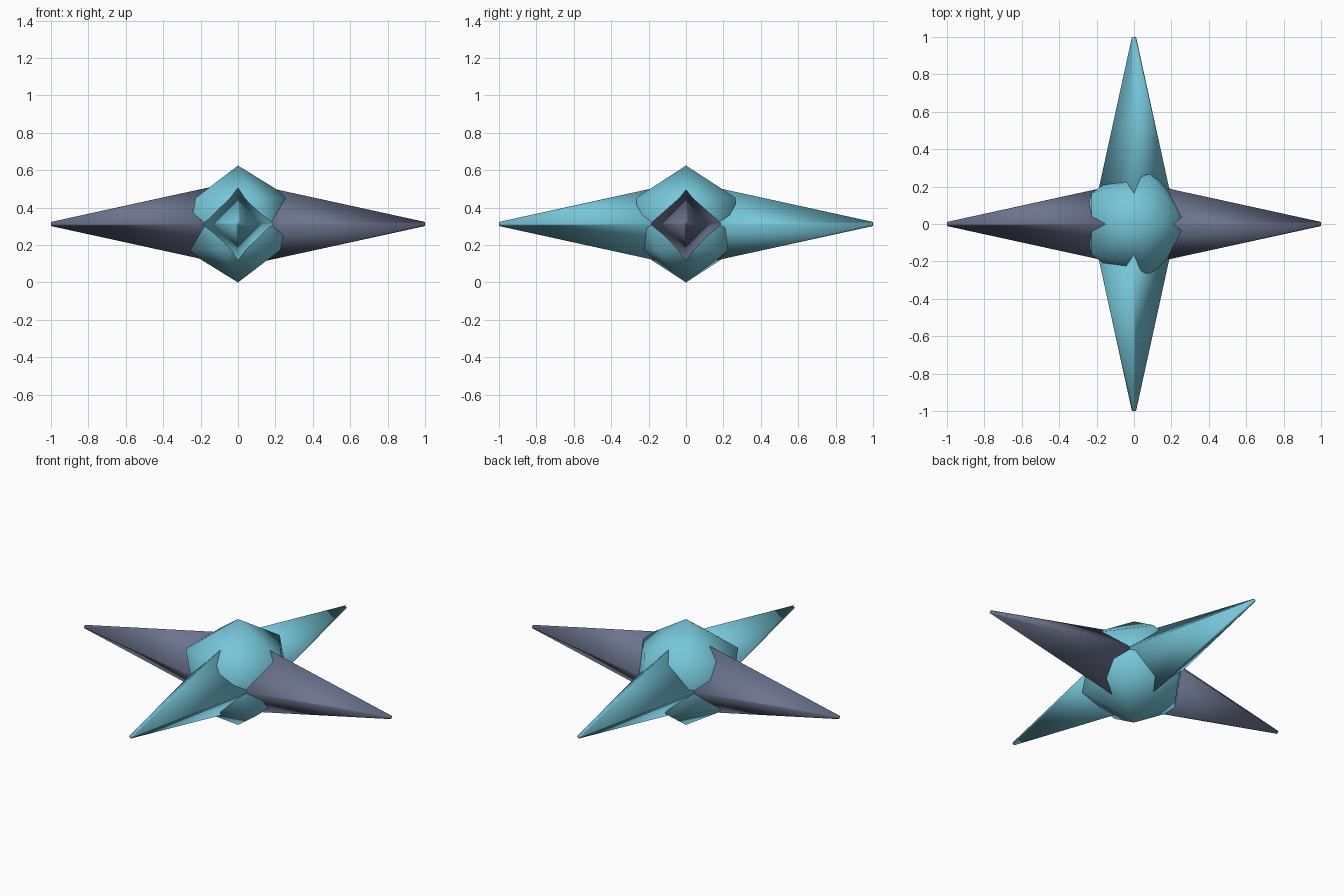
import bpy
import bmesh
from math import radians
from mathutils import Matrix, Vector

cube = bpy.data.objects.get("Cube")
if cube:
    bpy.data.objects.remove(cube, do_unlink=True)

R = 0.3125                      # core radius, also the height of its centre
CENTRE = Vector((0, 0, R))
ROOT, TIP = 0.0625, 1.0         # start and end of each spike along its axis


def material(name, rgb):
    mat = bpy.data.materials.new(name)
    mat.use_nodes = True
    mat.diffuse_color = (*rgb, 1)
    mat.node_tree.nodes["Principled BSDF"].inputs["Base Color"].default_value = (*rgb, 1)
    return mat


def finish(name, bm, mat):
    """Turn a bmesh into a smooth-shaded, coloured object."""
    mesh = bpy.data.meshes.new(name)
    for face in bm.faces:
        face.smooth = True
    bm.to_mesh(mesh)
    bm.free()
    mesh.materials.append(mat)
    obj = bpy.data.objects.new(name, mesh)
    bpy.context.collection.objects.link(obj)
    obj.location = CENTRE
    return obj


def spike(name, angle, axis, mat):
    """Four-sided tapered spike, tilted from vertical onto a side."""
    bm = bmesh.new()
    place = Matrix.Rotation(radians(angle), 4, axis) @ Matrix.Translation((0, 0, (ROOT + TIP) / 2))
    bmesh.ops.create_cone(bm, cap_ends=True, segments=4, radius1=0.216, radius2=0.011,
                          depth=TIP - ROOT, matrix=place)
    finish(name, bm, mat)


cyan = material("light cyan", (0.18, 0.57, 0.70))
slate = material("slate blue", (0.15, 0.175, 0.27))

# Twenty-sided core
bm = bmesh.new()
bmesh.ops.create_icosphere(bm, subdivisions=1, radius=R)
finish("core", bm, cyan)

# Spikes on four sides
for name, angle, axis, mat in (
    ("front_spike", 90, 'X', cyan),
    ("back_spike", -90, 'X', cyan),
    ("left_spike", 90, 'Y', slate),
    ("right_spike", -90, 'Y', slate),
):
    spike(name, angle, axis, mat)
